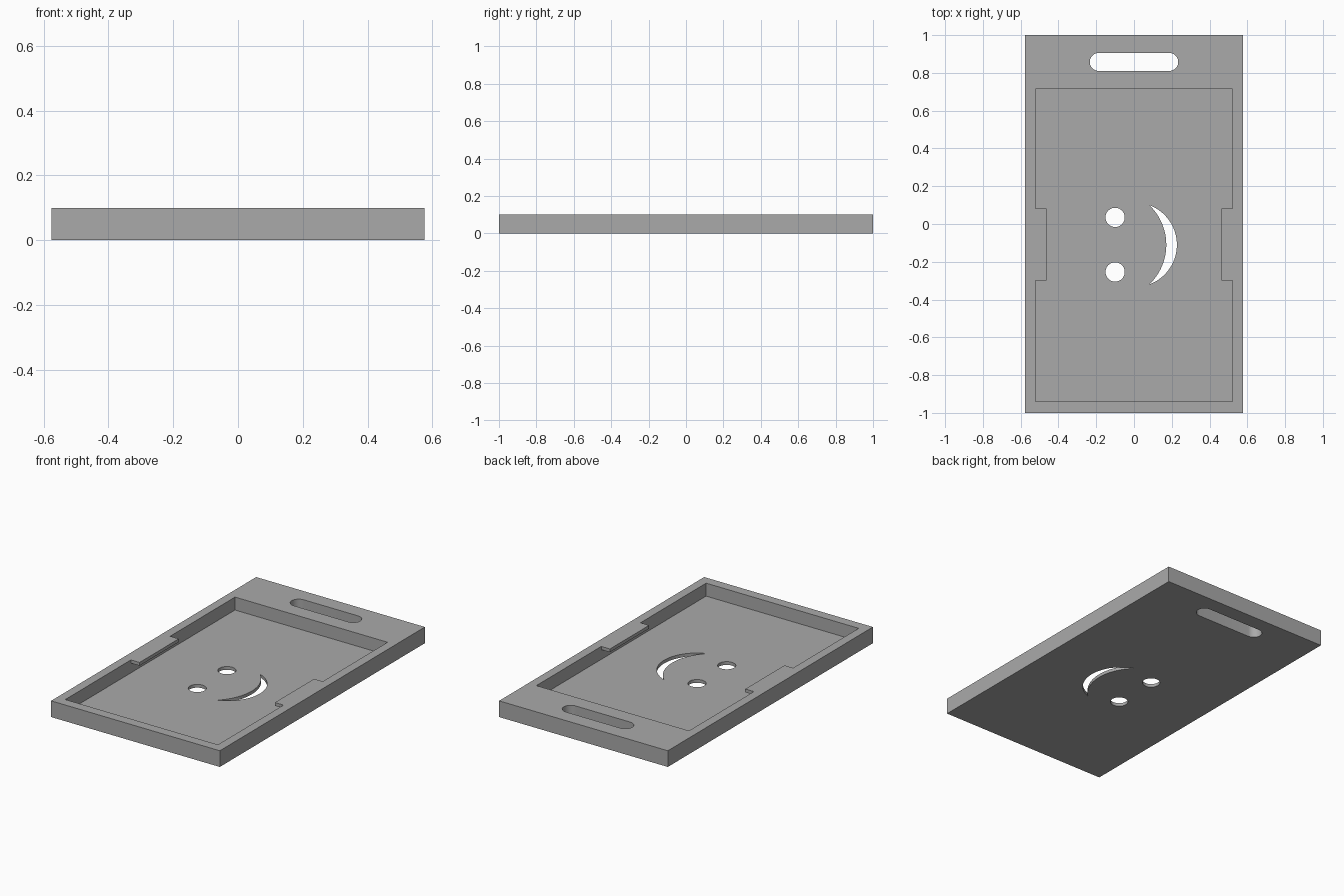
import bpy, bmesh, math

if "Cube" in bpy.data.objects:
    bpy.data.objects.remove(bpy.data.objects["Cube"], do_unlink=True)

grey = bpy.data.materials.new("plain grey")
grey.use_nodes = True
colour = (0.4, 0.4, 0.4, 1)
grey.diffuse_color = colour
grey.node_tree.nodes["Principled BSDF"].inputs["Base Color"].default_value = colour

HEIGHT, FLOOR, LIP = 0.1, 0.02, 0.02


def prism(name, outline, z0, z1):
    """Extrude a flat counter-clockwise outline from z0 to z1."""
    bm = bmesh.new()
    face = bm.faces.new([bm.verts.new((x, y, z0)) for x, y in outline])
    grown = bmesh.ops.extrude_face_region(bm, geom=[face])["geom"]
    for v in grown:
        if isinstance(v, bmesh.types.BMVert):
            v.co.z = z1
    bmesh.ops.recalc_face_normals(bm, faces=bm.faces)
    mesh = bpy.data.meshes.new(name)
    bm.to_mesh(mesh)
    bm.free()
    mesh.materials.append(grey)
    ob = bpy.data.objects.new(name, mesh)
    bpy.context.collection.objects.link(ob)
    return ob


def rect(x0, x1, y0, y1):
    return [(x0, y0), (x1, y0), (x1, y1), (x0, y1)]


def arc(cx, cy, r, a0, a1, n):
    return [(cx + r * math.cos(a0 + (a1 - a0) * i / n),
             cy + r * math.sin(a0 + (a1 - a0) * i / n)) for i in range(n + 1)]


def combine(target, tool, operation):
    """Apply a boolean and discard the tool."""
    mod = target.modifiers.new(tool.name, "BOOLEAN")
    mod.operation, mod.solver, mod.object = operation, "EXACT", tool
    bpy.context.view_layer.objects.active = target
    bpy.ops.object.modifier_apply(modifier=mod.name)
    bpy.data.objects.remove(tool, do_unlink=True)


def through(name, outline):
    combine(tray, prism(name, outline, -0.1, HEIGHT + 0.1), "DIFFERENCE")


# Tray body with a deep rectangular recess
tray = prism("tray", rect(-0.576, 0.576, -1, 1), 0, HEIGHT)
combine(tray, prism("recess", rect(-0.521, 0.521, -0.94, 0.715), FLOOR, 0.2), "DIFFERENCE")

# Thin retaining lips level with the rim
for side in (-1, 1):
    xs = sorted((side * 0.462, side * 0.55))
    combine(tray, prism("lip", rect(*xs, -0.3, 0.082), HEIGHT - LIP, HEIGHT), "UNION")

# Rounded handle slot
r, half = 0.048, 0.186
through("handle_slot", arc(half, 0.858, r, -math.pi / 2, math.pi / 2, 20)
        + arc(-half, 0.858, r, math.pi / 2, 1.5 * math.pi, 20))

# Two round eye holes
for y in (0.035, -0.254):
    through("eye_hole", arc(-0.1, y, 0.051, 0, 2 * math.pi, 40)[:-1])

# Crescent smile between two arcs sharing a chord
tip_x, mid_y, chord = 0.081, -0.11, 0.21


def bow(depth):
    radius = (chord ** 2 + depth ** 2) / (2 * depth)
    a = math.atan2(chord, radius - depth)
    return arc(tip_x + depth - radius, mid_y, radius, -a, a, 32)


through("smile_hole", bow(0.146) + bow(0.09)[::-1][1:-1])

# Merge leftover coplanar faces, then smooth only the curved walls
bm = bmesh.new()
bm.from_mesh(tray.data)
bmesh.ops.remove_doubles(bm, verts=bm.verts, dist=0.0001)
bmesh.ops.dissolve_limit(bm, angle_limit=0.01, verts=bm.verts, edges=bm.edges)
bm.to_mesh(tray.data)
bm.free()
bpy.ops.object.select_all(action="DESELECT")
tray.select_set(True)
bpy.context.view_layer.objects.active = tray
bpy.ops.object.shade_smooth_by_angle(angle=math.radians(30))
